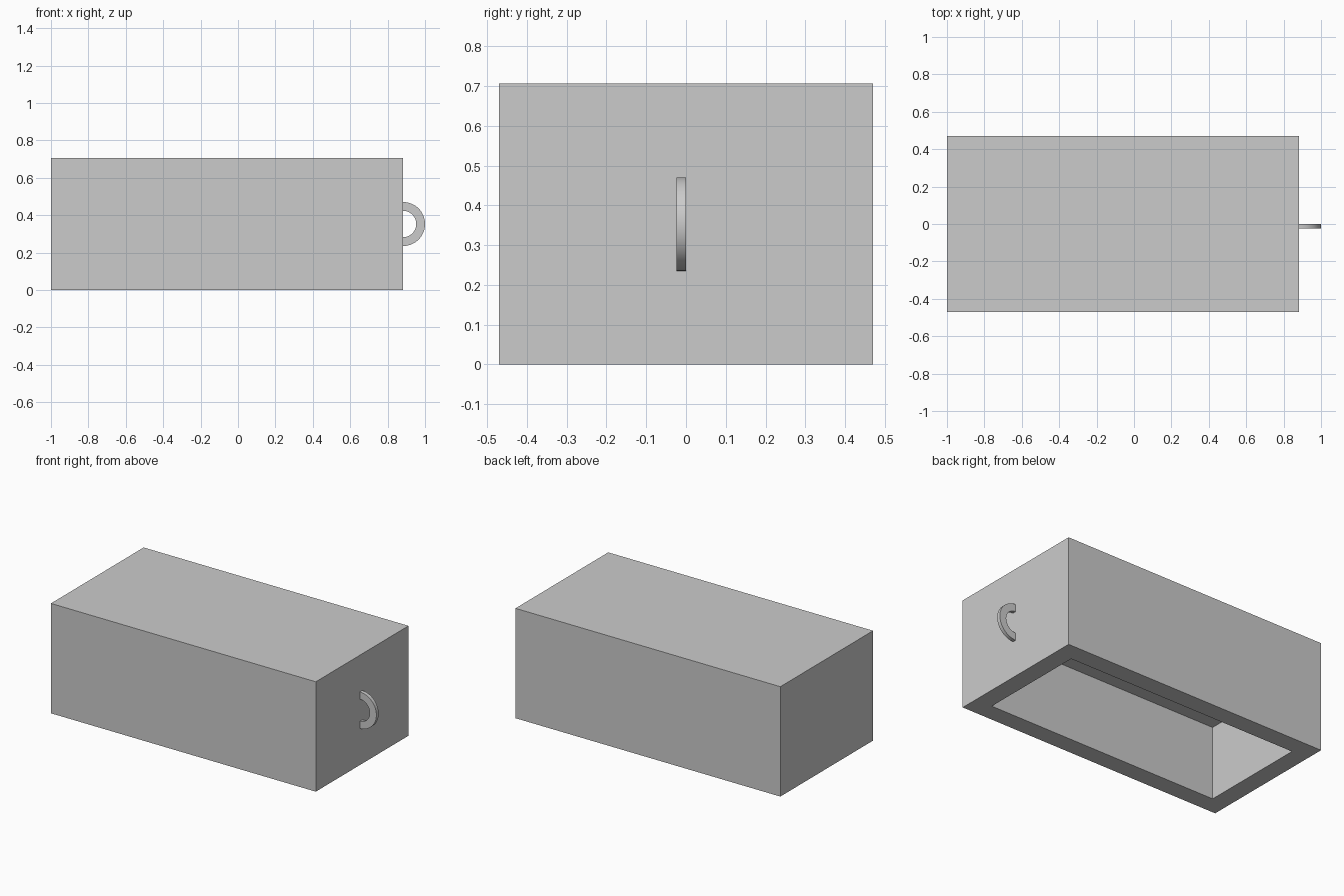
import bpy, bmesh, math

cube = bpy.data.objects.get("Cube")
if cube:
    bpy.data.objects.remove(cube, do_unlink=True)

U = 2 / 8.5                    # base module: box length plus handle is 8.5 modules
LEFT_END = -1 + 8 * U          # end wall that carries the handle

grey = bpy.data.materials.new("plain_grey")
grey.use_nodes = True
colour = (0.6, 0.6, 0.6, 1)
grey.diffuse_color = colour
grey.node_tree.nodes["Principled BSDF"].inputs["Base Color"].default_value = colour


def make_object(name, bm):
    bmesh.ops.recalc_face_normals(bm, faces=bm.faces)
    mesh = bpy.data.meshes.new(name)
    bm.to_mesh(mesh)
    bm.free()
    mesh.materials.append(grey)
    obj = bpy.data.objects.new(name, mesh)
    bpy.context.collection.objects.link(obj)
    return obj


# Box body, hollowed from below: inset the underside, then push it up
bm = bmesh.new()
bmesh.ops.create_cube(bm, size=1)
bmesh.ops.scale(bm, vec=(8 * U, 4 * U, 3 * U), verts=bm.verts)
bmesh.ops.translate(bm, vec=(LEFT_END - 4 * U, 0, 1.5 * U), verts=bm.verts)
underside = min(bm.faces, key=lambda f: f.calc_center_median().z)
bmesh.ops.inset_region(bm, faces=[underside], thickness=0.5 * U, use_even_offset=True)
cavity = bmesh.ops.extrude_face_region(bm, geom=[underside])
raised = [g for g in cavity["geom"] if isinstance(g, bmesh.types.BMVert)]
bmesh.ops.translate(bm, vec=(0, 0, 2 * U), verts=raised)
if underside.is_valid:
    bm.faces.remove(underside)
make_object("hollow_box", bm)

# Half-ring handle: flat C-shaped profile given thickness
STEPS = 32
bm = bmesh.new()


def arc(radius, y):
    angles = [math.pi * (i / STEPS - 0.5) for i in range(STEPS + 1)]
    return [bm.verts.new((LEFT_END + radius * math.cos(a), y,
                          1.5 * U + radius * math.sin(a))) for a in angles]


loops = [arc(r, y) for r, y in ((0.5 * U, 0), (0.5 * U, -0.1 * U),
                                (0.3 * U, -0.1 * U), (0.3 * U, 0))]
for a, b in zip(loops, loops[1:] + loops[:1]):
    for i in range(STEPS):
        bm.faces.new((a[i], a[i + 1], b[i + 1], b[i]))
for end in (0, STEPS):
    bm.faces.new([loop[end] for loop in loops])
handle = make_object("handle", bm)
bpy.ops.object.select_all(action="DESELECT")
handle.select_set(True)
bpy.context.view_layer.objects.active = handle
bpy.ops.object.shade_smooth_by_angle(angle=math.radians(30))
